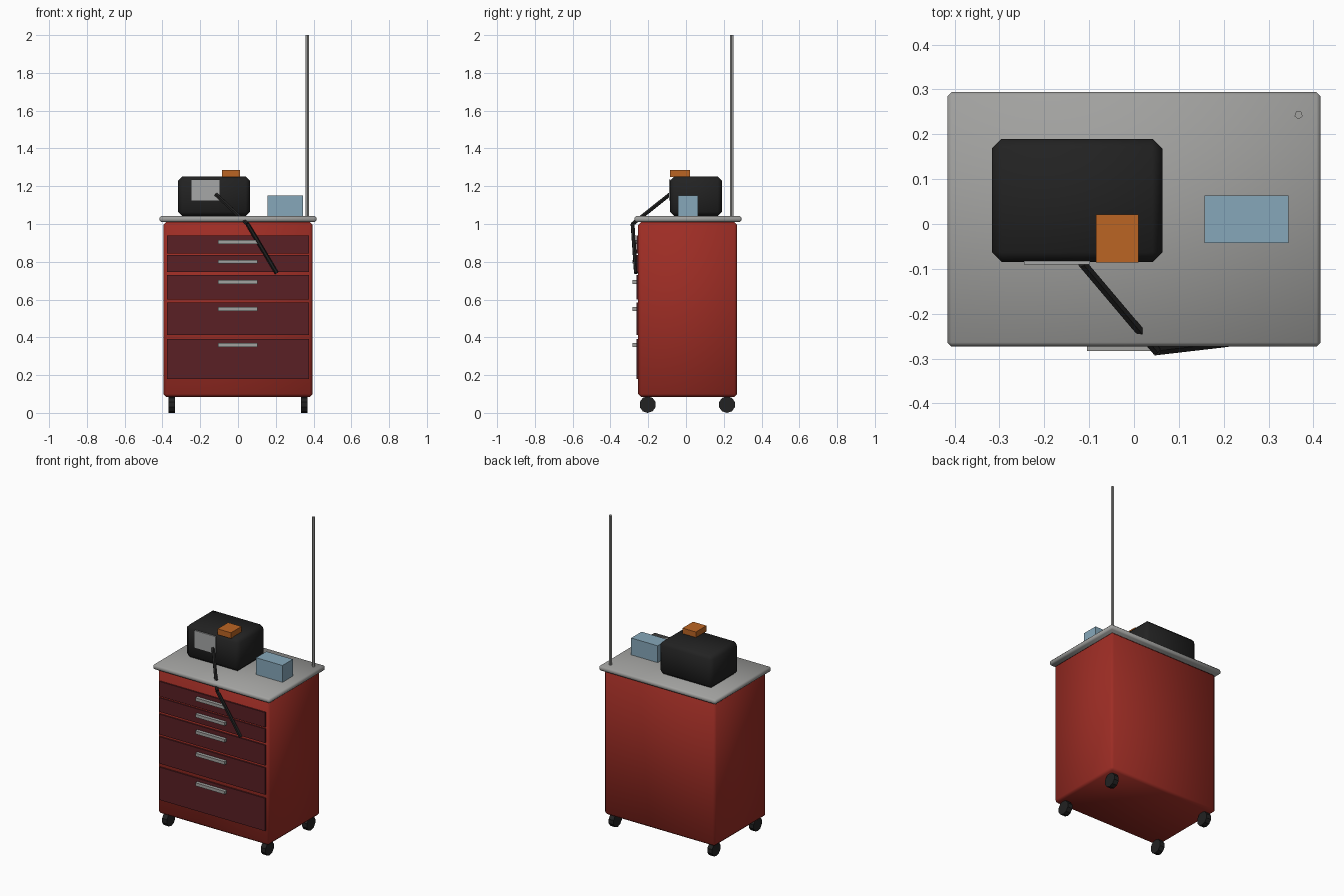
import bpy, bmesh, math
from mathutils import Vector

if "Cube" in bpy.data.objects:
    bpy.data.objects.remove(bpy.data.objects["Cube"])


def material(name, rgb):
    m = bpy.data.materials.new(name)
    m.diffuse_color = (*rgb, 1)
    m.use_nodes = True
    m.node_tree.nodes["Principled BSDF"].inputs["Base Color"].default_value = m.diffuse_color
    return m


RED = material("cabinet red", (0.34, 0.026, 0.018))
MAROON = material("drawer maroon", (0.10, 0.014, 0.018))
GREY = material("worktop grey", (0.36, 0.36, 0.35))
SILVER = material("handle silver", (0.36, 0.36, 0.35))
SCREEN = material("screen grey", (0.38, 0.39, 0.39))
BLACK = material("black", (0.016, 0.016, 0.016))
ORANGE = material("orange", (0.50, 0.13, 0.017))
BLUE = material("pale blue", (0.24, 0.39, 0.49))


def finish(name, bm, mat, smooth=None):
    me = bpy.data.meshes.new(name)
    bm.to_mesh(me)
    bm.free()
    me.materials.append(mat)
    ob = bpy.data.objects.new(name, me)
    bpy.context.collection.objects.link(ob)
    if smooth:
        bpy.ops.object.select_all(action='DESELECT')
        ob.select_set(True)
        bpy.context.view_layer.objects.active = ob
        bpy.ops.object.shade_smooth_by_angle(angle=math.radians(smooth))
    return ob


def box(name, x, y, z, mat, bevel=0, smooth=None):
    """Box from (min, max) ranges, with optional chamfered edges."""
    bm = bmesh.new()
    bmesh.ops.create_cube(bm, size=1)
    for v in bm.verts:
        v.co = [(a + b) / 2 + c * (b - a) for (a, b), c in zip((x, y, z), v.co)]
    if bevel:
        bmesh.ops.bevel(bm, geom=bm.edges[:], offset=bevel, segments=1,
                        profile=0.5, affect='EDGES')
    return finish(name, bm, mat, smooth)


def rod(name, a, b, radius, sides, mat, spin=0.0):
    """Capped prism running from point a to point b."""
    a, b = Vector(a), Vector(b)
    axis = b - a
    bm = bmesh.new()
    bmesh.ops.create_cone(bm, cap_ends=True, segments=sides, radius1=radius,
                          radius2=radius, depth=axis.length)
    rot = axis.to_track_quat('Z', 'Y')
    for v in bm.verts:
        c, s = math.cos(spin), math.sin(spin)
        p = Vector((v.co.x * c - v.co.y * s, v.co.x * s + v.co.y * c, v.co.z))
        v.co = rot @ p + (a + b) / 2
    return finish(name, bm, mat)


# Cabinet and worktop
box("cabinet_body", (-0.395, 0.395), (-0.253, 0.271), (0.085, 1.01), RED, 0.015, 60)
box("worktop", (-0.416, 0.416), (-0.273, 0.294), (1.01, 1.042), GREY, 0.009, 60)

# Drawer fronts, each with a bar handle: (bottom, top, handle height)
drawers = [(0.845, 0.94, 0.905), (0.745, 0.835, 0.80), (0.60, 0.73, 0.693),
           (0.413, 0.585, 0.55), (0.18, 0.39, 0.36)]
for i, (low, high, grip) in enumerate(drawers, 1):
    box(f"drawer_front_{i}", (-0.375, 0.375), (-0.262, -0.24), (low, high), MAROON)
    box(f"drawer_handle_{i}", (-0.105, 0.103), (-0.283, -0.26),
        (grip - 0.01, grip + 0.01), SILVER)

# Caster wheels
for side, x in (("left", -0.35), ("right", 0.35)):
    for end, y in (("front", -0.203), ("back", 0.217)):
        rod(f"caster_{end}_{side}", (x - 0.017, y, 0.044), (x + 0.017, y, 0.044),
            0.044, 10, BLACK)

# Monitor unit with screen and orange module on its lid
box("monitor_case", (-0.317, 0.063), (-0.085, 0.19), (1.042, 1.252), BLACK, 0.022, 60)
box("monitor_screen", (-0.245, -0.098), (-0.09, -0.082), (1.125, 1.235), SCREEN)
box("orange_module", (-0.085, 0.01), (-0.086, 0.021), (1.25, 1.287), ORANGE)

# Supply box
box("supply_box", (0.157, 0.345), (-0.042, 0.063), (1.04, 1.15), BLUE)

# Cable hanging over the front edge
start, bend, end = (-0.115, -0.088, 1.155), (0.05, -0.283, 1.0), (0.205, -0.265, 0.74)
rod("cable_upper", start, bend, 0.011, 6, BLACK)
rod("cable_lower", bend, end, 0.011, 6, BLACK)

# Five-sided drip pole
rod("drip_pole", (0.367, 0.243, 1.035), (0.367, 0.243, 2.0), 0.0095, 5, GREY)
